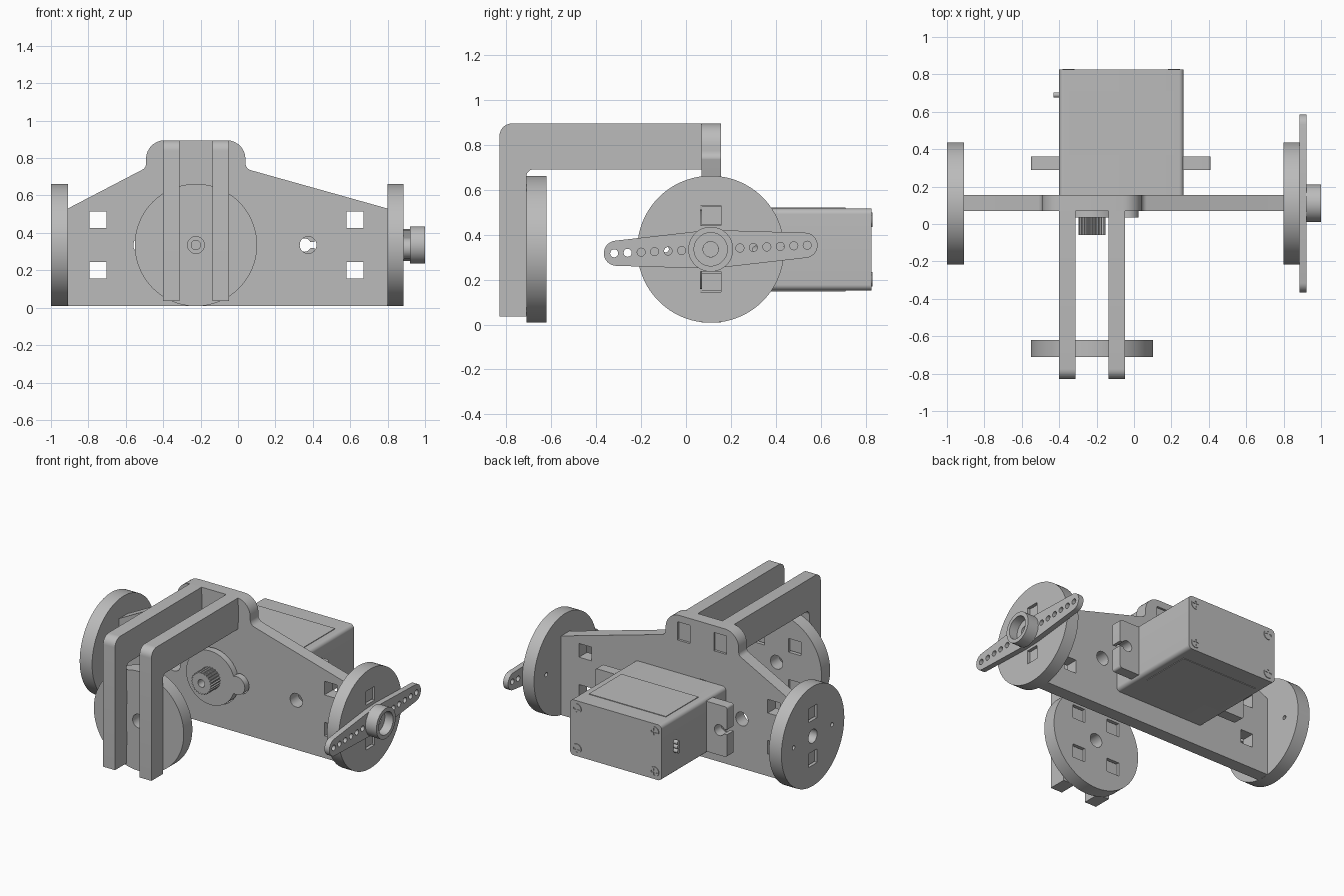
import bpy, bmesh, math
from mathutils import Matrix, Vector

old = bpy.data.objects.get("Cube")
if old:
    bpy.data.objects.remove(old, do_unlink=True)

GREY = (0.5, 0.5, 0.5, 1)
mat = bpy.data.materials.new("plain grey")
mat.use_nodes = True
mat.diffuse_color = GREY
mat.node_tree.nodes["Principled BSDF"].inputs["Base Color"].default_value = GREY

# Directions in which a flat profile can be thickened
AXES = {
    "x": Matrix(((0, 0, 1), (1, 0, 0), (0, 1, 0))).to_4x4(),
    "y": Matrix(((1, 0, 0), (0, 0, -1), (0, 1, 0))).to_4x4(),
    "z": Matrix.Identity(4),
}


def slab(name, axis, lo, hi, loops):
    """Thicken a profile (outline first, then holes) from lo to hi along an axis."""
    curve = bpy.data.curves.new(name, "CURVE")
    curve.dimensions = "2D"
    curve.fill_mode = "BOTH"
    curve.extrude = (hi - lo) / 2
    for loop in loops:
        spline = curve.splines.new("POLY")
        spline.points.add(len(loop) - 1)
        for point, (a, b) in zip(spline.points, loop):
            point.co = (a, b, 0, 1)
        spline.use_cyclic_u = True
    temp = bpy.data.objects.new(name + "_profile", curve)
    bpy.context.collection.objects.link(temp)
    deps = bpy.context.evaluated_depsgraph_get()
    mesh = bpy.data.meshes.new_from_object(temp.evaluated_get(deps))
    bpy.data.objects.remove(temp, do_unlink=True)
    bm = bmesh.new()
    bm.from_mesh(mesh)
    bmesh.ops.remove_doubles(bm, verts=bm.verts, dist=1e-5)
    bmesh.ops.recalc_face_normals(bm, faces=bm.faces)
    bm.to_mesh(mesh)
    bm.free()
    middle = [(lo + hi) / 2 if a == axis else 0 for a in "xyz"]
    mesh.transform(Matrix.Translation(middle) @ AXES[axis])
    mesh.materials.clear()
    mesh.materials.append(mat)
    obj = bpy.data.objects.new(name, mesh)
    bpy.context.collection.objects.link(obj)
    bpy.ops.object.select_all(action="DESELECT")
    obj.select_set(True)
    bpy.context.view_layer.objects.active = obj
    bpy.ops.object.shade_smooth_by_angle()
    return obj


def arc(a, b, r, start, end, n=24):
    steps = [math.radians(start + (end - start) * i / n) for i in range(n + 1)]
    return [(a + r * math.cos(t), b + r * math.sin(t)) for t in steps]


def circle(a, b, r, n=32):
    return arc(a, b, r, 0, 360, n)[:-1]


def rect(a, b, w, h):
    return [(a - w/2, b - h/2), (a + w/2, b - h/2), (a + w/2, b + h/2), (a - w/2, b + h/2)]


def fillet(points, n=7):
    """Round every corner given as (a, b, cut length)."""
    out = []
    for i, p in enumerate(points):
        c = Vector(p[:2])
        if len(p) == 2:
            out.append(tuple(c))
            continue
        u = (Vector(points[i - 1][:2]) - c).normalized()
        v = (Vector(points[(i + 1) % len(points)][:2]) - c).normalized()
        w = math.sin(u.angle(v) / 2)
        p0, p2 = c + u * p[2], c + v * p[2]
        for k in range(n + 1):
            t = k / n
            q0, q1, q2 = (1 - t) ** 2, 2 * w * t * (1 - t), t * t
            out.append(tuple((p0 * q0 + c * q1 + p2 * q2) / (q0 + q1 + q2)))
    return out


def boss(pad):
    """Gear case outline: a large circle with a small one beside it."""
    return (arc(SHAFT_X, MID, 0.177 + pad, 18.4, 341.6, 48)
            + arc(-0.035, MID, 0.06 + pad, -111, 111, 20))


MID = 0.335          # height of the axles
AXLE_Y = 0.11        # wheel axle position
SHAFT_X = -0.225     # servo shaft and front disc position
R = 0.327            # disc radius
LOW, HIGH = 0.19, 0.485
ARM_X = (-0.357, -0.092)
S = 0.09             # slot size

# Main plate, with tabs that enter the wheels
right_edge = [(0.8, 0.01)]
left_edge = []
for z in (LOW, HIGH):
    right_edge += [(0.8, z - 0.04), (0.87, z - 0.04), (0.87, z + 0.04), (0.8, z + 0.04)]
for z in (HIGH, LOW):
    left_edge += [(-0.91, z + 0.04), (-0.985, z + 0.04), (-0.985, z - 0.04), (-0.91, z - 0.04)]
plate = fillet(right_edge + [
    (0.8, 0.53), (0.04, 0.743, 0.03), (0.04, 0.895, 0.1),
    (-0.492, 0.895, 0.1), (-0.492, 0.748, 0.02), (-0.91, 0.53),
] + left_edge + [(-0.91, 0.01)])
holes = [rect(x, z, S, S) for x in (-0.748, 0.625) for z in (0.2, 0.47)]
holes += [rect(x, 0.79, S, 0.12) for x in ARM_X]
holes += [circle(x, MID, 0.045) for x in (-0.515, 0.375)]
slab("main_plate", "y", 0.07, 0.155, [plate, boss(0.006)] + holes)

# Side wheels
for name, lo, hi in (("left_wheel", 0.8, 0.885), ("right_wheel", -1.0, -0.91)):
    cuts = [rect(AXLE_Y, z, S, S) for z in (LOW, HIGH)]
    cuts += [circle(AXLE_Y + d, MID, 0.014, 16) for d in (-0.2, 0.2)]
    slab(name, "x", lo, hi, [circle(AXLE_Y, MID, R, 96), circle(AXLE_Y, MID, 0.045)] + cuts)

# Front disc
cuts = [rect(x, z, S, S) for x in ARM_X for z in (0.2, 0.47)]
slab("front_disc", "y", -0.71, -0.62,
     [circle(SHAFT_X, MID, R, 96), circle(SHAFT_X, MID, 0.045)] + cuts)

# Bent arms that carry the front disc
inner = [(-0.83, 0.035), (-0.71, 0.035)]
for z in (0.2, 0.47):
    inner += [(-0.71, z - 0.04), (-0.635, z - 0.04), (-0.635, z + 0.04), (-0.71, z + 0.04)]
arm = fillet(inner + [
    (-0.71, 0.69, 0.03), (0.07, 0.69), (0.07, 0.733), (0.145, 0.733),
    (0.145, 0.847), (0.07, 0.847), (0.07, 0.895), (-0.83, 0.895, 0.055)])
for name, x in zip(("right_arm", "left_arm"), ARM_X):
    slab(name, "x", x - 0.043, x + 0.043, [arm])

# Servo body with raised panels above and below
x0, x1, z0, z1 = -0.4, 0.265, 0.152, 0.516
corners = [(x0, z0), (x1, z0), (x1, z1), (x0, z1)]
slab("servo_body", "y", 0.156, 0.826, [fillet([(a, b, 0.025) for a, b in corners])])
for name, z in (("servo_top_panel", z1), ("servo_bottom_panel", z0)):
    slab(name, "z", z - 0.004, z + 0.004, [rect(-0.07, 0.54, 0.56, 0.34)])

# Mounting ears with keyhole slots
for name, side in (("servo_left_ear", 1), ("servo_right_ear", -1)):
    ear = [(0.31, 0.17), (0.48, 0.17, 0.015), (0.48, MID - 0.016)]
    ear += [(a, b) for a, b in arc(0.425, MID, 0.036, -26, -334, 20)]
    ear += [(0.48, MID + 0.016), (0.48, 0.5, 0.015), (0.31, 0.5)]
    slab(name, "y", 0.29, 0.36, [[(-0.07 + side * a, b) for a, b in fillet(ear)]])

# Gear case and toothed shaft
slab("gear_case", "y", 0.035, 0.16, [boss(0)])
teeth = []
for i in range(96):
    r = 0.073 if i % 4 < 2 else 0.066
    t = math.tau * i / 96
    teeth.append((SHAFT_X + r * math.cos(t), MID + r * math.sin(t)))
slab("servo_shaft", "y", -0.06, 0.036, [teeth, circle(SHAFT_X, MID, 0.025)])

# Back cover screws with crossed slots
for i, (a, b) in enumerate((a, b) for a in (x0 + 0.05, x1 - 0.05) for b in (z0 + 0.05, z1 - 0.05)):
    w, l = 0.006, 0.022
    cross = [(-w, -l), (w, -l), (w, -w), (l, -w), (l, w), (w, w),
             (w, l), (-w, l), (-w, w), (-l, w), (-l, -w), (-w, -w)]
    slab(f"cover_screw_{i + 1}", "y", 0.824, 0.83,
         [circle(a, b, 0.032), [(a + u, b + v) for u, v in cross]])

# Cable stubs
for i in range(3):
    slab(f"cable_{i + 1}", "x", -0.43, -0.39, [circle(0.69, 0.305 + 0.028 * i, 0.014, 16)])

# Two-ended horn, slightly tilted, with a hollow hub
tilt = Matrix.Rotation(math.radians(2.4), 2)


def turned(loop):
    return [tuple(tilt @ Vector(p) + Vector((AXLE_Y, MID))) for p in loop]


horn = arc(0.42, 0, 0.056, -86, 86, 16) + [(0.06, 0.082), (-0.06, 0.082)]
horn += arc(-0.42, 0, 0.056, 94, 266, 16) + [(-0.06, -0.082), (0.06, -0.082)]
cuts = [circle(s * (0.13 + 0.06 * i), 0, 0.018, 16) for s in (-1, 1) for i in range(6)]
slab("horn_blade", "x", 0.885, 0.921, [turned(l) for l in [horn, circle(0, 0, 0.034)] + cuts])
slab("horn_hub", "x", 0.92, 1.0, [circle(AXLE_Y, MID, 0.1, 48), circle(AXLE_Y, MID, 0.074, 48)])
slab("horn_hub_floor", "x", 0.92, 0.94, [circle(AXLE_Y, MID, 0.076, 48), circle(AXLE_Y, MID, 0.034)])
